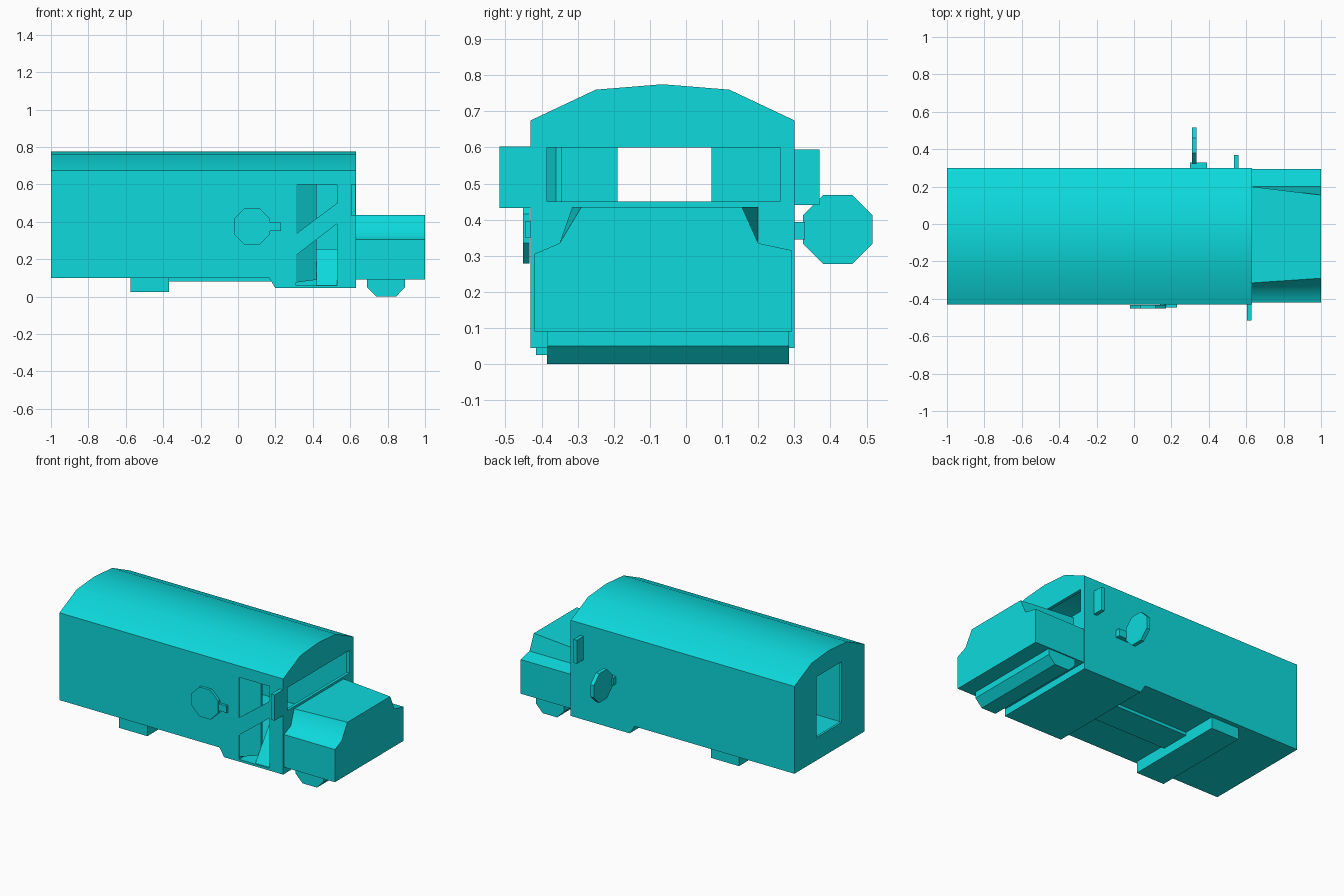
import bpy, bmesh, math

old = bpy.data.objects.get("Cube")
if old:
    bpy.data.objects.remove(old, do_unlink=True)

paint = bpy.data.materials.new("turquoise paint")
paint.use_nodes = True
TURQUOISE = (0.004, 0.70, 0.72, 1)
paint.diffuse_color = TURQUOISE
paint.node_tree.nodes["Principled BSDF"].inputs["Base Color"].default_value = TURQUOISE


def loft(name, start, end):
    """Closed solid between two matching outlines of 3D points."""
    bm = bmesh.new()
    a = [bm.verts.new(p) for p in start]
    b = [bm.verts.new(p) for p in end]
    bm.faces.new(a)
    bm.faces.new(b[::-1])
    for i in range(len(a)):
        j = (i + 1) % len(a)
        bm.faces.new((a[j], a[i], b[i], b[j]))
    bmesh.ops.recalc_face_normals(bm, faces=bm.faces)
    mesh = bpy.data.meshes.new(name)
    bm.to_mesh(mesh)
    bm.free()
    mesh.materials.append(paint)
    obj = bpy.data.objects.new(name, mesh)
    bpy.context.collection.objects.link(obj)
    return obj


def along_x(name, yz, x0, x1):
    return loft(name, [(x0, y, z) for y, z in yz], [(x1, y, z) for y, z in yz])


def along_y(name, xz, y0, y1):
    return loft(name, [(x, y0, z) for x, z in xz], [(x, y1, z) for x, z in xz])


def box(name, x0, x1, y0, y1, z0, z1):
    return along_x(name, [(y0, z0), (y1, z0), (y1, z1), (y0, z1)], x0, x1)


def octagon(u, v, apothem):
    r = apothem / math.cos(math.pi / 8)
    return [(u + r * math.cos(math.pi * (k + 0.5) / 4),
             v + r * math.sin(math.pi * (k + 0.5) / 4)) for k in range(8)]


def activate(obj):
    bpy.ops.object.select_all(action='DESELECT')
    obj.select_set(True)
    bpy.context.view_layer.objects.active = obj


def combine(target, tool, operation):
    """Apply a boolean and remove the helper."""
    mod = target.modifiers.new("cut", 'BOOLEAN')
    mod.operation, mod.solver, mod.object = operation, 'EXACT', tool
    activate(target)
    bpy.ops.object.modifier_apply(modifier=mod.name)
    bpy.data.objects.remove(tool, do_unlink=True)


def smooth(obj, degrees):
    activate(obj)
    bpy.ops.object.shade_smooth_by_angle(angle=math.radians(degrees))


# Hollow body with arched roof and a lower front skirt
CENTRE, HALF = -0.065, 0.365
LEFT, RIGHT = CENTRE + HALF, CENTRE - HALF
REAR, NOSE = -1.0, 0.63


def shell_outline(inset, floor):
    half = [(HALF - inset, floor), (HALF - inset, 0.675 - inset),
            (0.185, 0.76 - inset)]
    return ([(CENTRE + d, z) for d, z in half] + [(CENTRE, 0.775 - inset)]
            + [(CENTRE - d, z) for d, z in half[::-1]])


body = along_x("body", shell_outline(0, 0.1), REAR, NOSE)
skirt = along_y("skirt", [(0.16, 0.11), (0.2, 0.045), (NOSE, 0.045), (NOSE, 0.11)],
                RIGHT, LEFT)
combine(body, skirt, 'UNION')
for cutter in (
    along_x("cabin_space", shell_outline(0.015, 0.125), REAR + 0.015, NOSE - 0.02),
    box("door_opening", 0.31, 0.53, -0.5, -0.28, 0.06, 0.6),
    box("windscreen_opening", 0.5, 0.7, -0.385, 0.26, 0.45, 0.6),
    box("rear_opening", -1.1, -0.9, -0.19, 0.07, 0.25, 0.65),
):
    combine(body, cutter, 'DIFFERENCE')
smooth(body, 30)

# Entrance: folded door leaf, sloping step and diagonal rail
loft("folded_door",
     [(0.31, -0.425, 0.075), (0.42, -0.36, 0.09), (0.42, -0.345, 0.09), (0.31, -0.41, 0.075)],
     [(0.31, -0.425, 0.6), (0.42, -0.36, 0.6), (0.42, -0.345, 0.6), (0.31, -0.41, 0.6)])
along_x("entry_step", [(RIGHT, 0.045), (-0.28, 0.045), (-0.28, 0.255)], 0.42, 0.53)
along_y("door_rail", [(0.31, 0.22), (0.53, 0.39), (0.53, 0.5), (0.31, 0.335)],
        RIGHT, RIGHT + 0.012)

# Hood, its upper part narrowing slightly toward the nose
def hood_outline(x, top_right, top_left):
    return [(x, y, z) for y, z in (
        (-0.42, 0.09), (-0.42, 0.305), (-0.35, 0.335), (top_right, 0.435),
        (top_left, 0.435), (0.2, 0.335), (0.293, 0.315), (0.293, 0.09))]


hood = loft("hood", hood_outline(NOSE, -0.315, 0.2), hood_outline(1.0, -0.29, 0.155))
smooth(hood, 50)

# Wheels as wide axle blocks, and the underfloor drive housing
along_y("front_axle", [(0.69, 0.1), (0.69, 0.05), (0.74, 0), (0.845, 0),
                       (0.893, 0.05), (0.893, 0.1)], -0.385, 0.285)
box("rear_axle", -0.575, -0.37, -0.415, 0.27, 0.025, 0.11)
box("drive_housing", -0.37, 0.2, -0.165, 0.035, 0.08, 0.11)

# Mirrors
box("left_mirror", 0.535, 0.56, 0.295, 0.37, 0.44, 0.595)
box("right_mirror", 0.604, 0.629, -0.517, -0.425, 0.433, 0.603)

# Octagonal signs: one swung out on the left, one folded flat on the right
along_x("left_sign", octagon(0.42, 0.373, 0.096), 0.31, 0.335)
box("left_sign_bracket", 0.3, 0.39, 0.295, 0.33, 0.345, 0.393)
along_y("right_sign", octagon(0.075, 0.375, 0.097), -0.452, -0.434)
box("right_sign_bracket", 0.14, 0.23, -0.446, -0.425, 0.35, 0.395)
